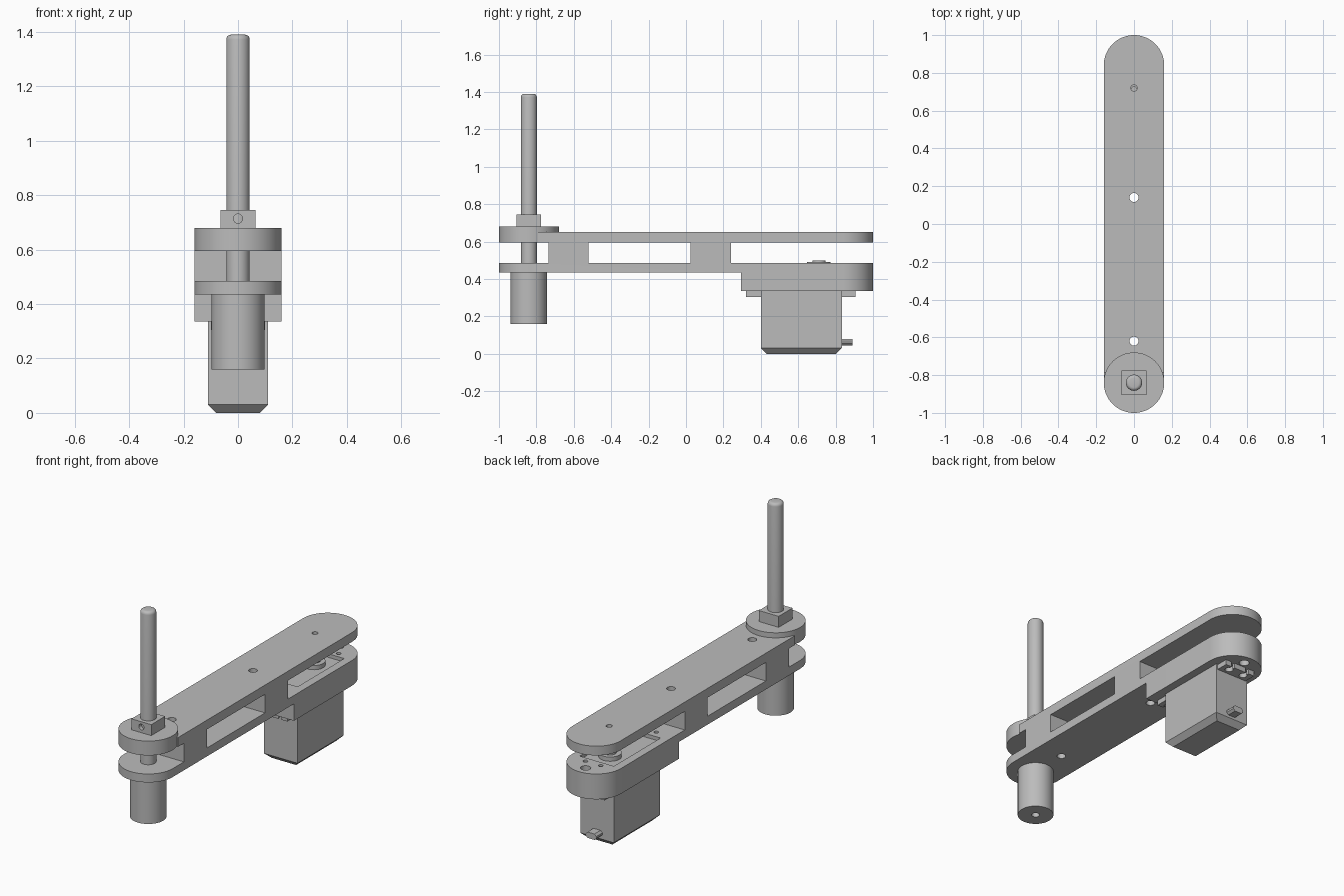
import bpy, bmesh, math
from mathutils import Matrix

cube = bpy.data.objects.get("Cube")
if cube:
    bpy.data.objects.remove(cube, do_unlink=True)

grey = bpy.data.materials.new("light grey")
grey.use_nodes = True
colour = (0.5, 0.5, 0.5, 1)
grey.diffuse_color = colour
grey.node_tree.nodes["Principled BSDF"].inputs["Base Color"].default_value = colour


def add(name, bm):
    bmesh.ops.recalc_face_normals(bm, faces=bm.faces)
    mesh = bpy.data.meshes.new(name)
    bm.to_mesh(mesh)
    bm.free()
    mesh.materials.append(grey)
    ob = bpy.data.objects.new(name, mesh)
    bpy.context.collection.objects.link(ob)
    return ob


def box(name, x, y, z):
    """Box from three (low, high) ranges."""
    bm = bmesh.new()
    bmesh.ops.create_cube(bm, size=1)
    for v in bm.verts:
        v.co = [lo + (c + 0.5) * (hi - lo) for c, (lo, hi) in zip(v.co, (x, y, z))]
    return add(name, bm)


def rod(name, x, y, z, r, sides=48, top=None):
    """Upright cylinder over the z range, optionally with a narrower top."""
    bm = bmesh.new()
    bmesh.ops.create_cone(bm, cap_ends=True, segments=sides, radius1=r,
                          radius2=r if top is None else top, depth=z[1] - z[0],
                          matrix=Matrix.Translation((x, y, sum(z) / 2)))
    return add(name, bm)


def apply_modifiers(ob):
    deps = bpy.context.evaluated_depsgraph_get()
    old = ob.data
    ob.data = bpy.data.meshes.new_from_object(ob.evaluated_get(deps))
    ob.modifiers.clear()
    bpy.data.meshes.remove(old)


def cut(ob, cutters):
    for c in cutters:
        c.hide_render = True
        m = ob.modifiers.new("cut", 'BOOLEAN')
        m.operation, m.solver, m.object = 'DIFFERENCE', 'EXACT', c
    apply_modifiers(ob)
    for c in cutters:
        bpy.data.objects.remove(c, do_unlink=True)


def bevel(ob, width, segments, chosen):
    """Bevel the edges picked by a rule on their two vertices."""
    bm = bmesh.new()
    bm.from_mesh(ob.data)
    edges = [e for e in bm.edges if chosen(*[v.co for v in e.verts])]
    bmesh.ops.bevel(bm, geom=edges, offset=width, segments=segments,
                    affect='EDGES', profile=0.5)
    bm.to_mesh(ob.data)
    bm.free()


HALF, END = 0.16, 0.84
wide, long_z = (-0.3, 0.3), (0.2, 0.9)

# Arm: round-ended bar, opened from the side into two plates and spacers
bm = bmesh.new()
ring = []
for side in (1, -1):
    for i in range(33):
        a = math.pi * i / 32 + (0 if side > 0 else math.pi)
        ring.append(bm.verts.new((HALF * math.cos(a), side * END + HALF * math.sin(a), 0.335)))
base = bm.faces.new(ring)
new = bmesh.ops.extrude_face_region(bm, geom=[base])["geom"]
bmesh.ops.translate(bm, vec=(0, 0, 0.315),
                    verts=[g for g in new if isinstance(g, bmesh.types.BMVert)])
arm = add("arm", bm)
cut(arm, [
    box("under_cut", wide, (-1.2, 0.295), (0.2, 0.435)),
    box("front_gap", wide, (-1.2, -0.735), (0.485, 0.595)),
    box("middle_gap", wide, (-0.52, 0.025), (0.485, 0.595)),
    box("rear_gap", wide, (0.24, 1.2), (0.485, 0.595)),
    box("front_top", wide, (-1.2, -0.79), (0.57, 0.9)),
    box("servo_pocket", (-0.112, 0.112), (0.398, 0.835), (0.2, 0.52)),
])
holes = [rod("bolt_hole", 0, y, long_z, 0.024) for y in (0.14, -0.62)]
holes += [rod("shaft_hole", 0, 0.72, (0.57, 0.9), 0.017),
          rod("cable_hole", 0, 0.94, (0.2, 0.52), 0.028)]
holes += [rod("ear_hole", x, y, (0.2, 0.52), 0.013, 24)
          for x in (-0.05, 0.05) for y in (0.35, 0.87)]
cut(arm, holes)

# Front joint: disc, square collar with set screw hole, long rod and motor
disc = rod("hub_disc", 0, -END, (0.595, 0.68), HALF, 64)
collar = box("collar", (-0.065, 0.065), (-0.905, -0.775), (0.68, 0.745))
screw_hole = rod("screw_hole", 0, 0, (-0.1, 0.1), 0.017, 24)
screw_hole.matrix_world = Matrix.Translation((0, -0.95, 0.714)) @ Matrix.Rotation(math.pi / 2, 4, 'X')
cut(collar, [screw_hole])
spindle = rod("spindle", 0, -END, (0.44, 1.39), 0.043)
bevel(spindle, 0.018, 4, lambda a, b: min(a.z, b.z) > 1.38)
motor = rod("motor", 0, -END, (0.16, 0.435), 0.098, 64)
cut(motor, [rod("motor_hole", 0, -END, (0.1, 0.22), 0.022, 24)])

# Servo: chamfered case, mounting ears, cable stub and output shaft
case = box("servo_case", (-0.11, 0.11), (0.4, 0.833), (0, 0.465))
bevel(case, 0.03, 1, lambda a, b: max(a.z, b.z) < 0.01)
for name, y, hole_y, slot in (("front_ear", (0.32, 0.4), 0.35, (0.3, 0.35)),
                              ("rear_ear", (0.833, 0.905), 0.87, (0.87, 0.93))):
    ear = box(name, (-0.1, 0.1), y, (0.305, 0.335))
    cut(ear, [rod("hole", x, hole_y, (0.28, 0.36), 0.022, 24) for x in (-0.05, 0.05)]
        + [box("slot", (x - 0.01, x + 0.01), slot, (0.28, 0.36)) for x in (-0.05, 0.05)])
stub = box("cable_stub", (-0.035, 0.035), (0.82, 0.89), (0.045, 0.08))
bevel(stub, 0.012, 1, lambda a, b: abs(a.y - b.y) > 0.01)
boss = rod("shaft_boss", 0, 0.71, (0.465, 0.49), 0.062)
shaft = rod("servo_shaft", 0, 0.712, (0.46, 0.5), 0.035, 32)
cut(shaft, [rod("shaft_bore", 0, 0.712, (0.475, 0.55), 0.015, 24)])

# Smooth the round parts, keep hard edges
for ob in [o for o in bpy.context.collection.objects if o.type == 'MESH' and grey.name in o.data.materials]:
    bpy.ops.object.select_all(action='DESELECT')
    ob.select_set(True)
    bpy.context.view_layer.objects.active = ob
    bpy.ops.object.shade_smooth_by_angle(angle=math.radians(25))
